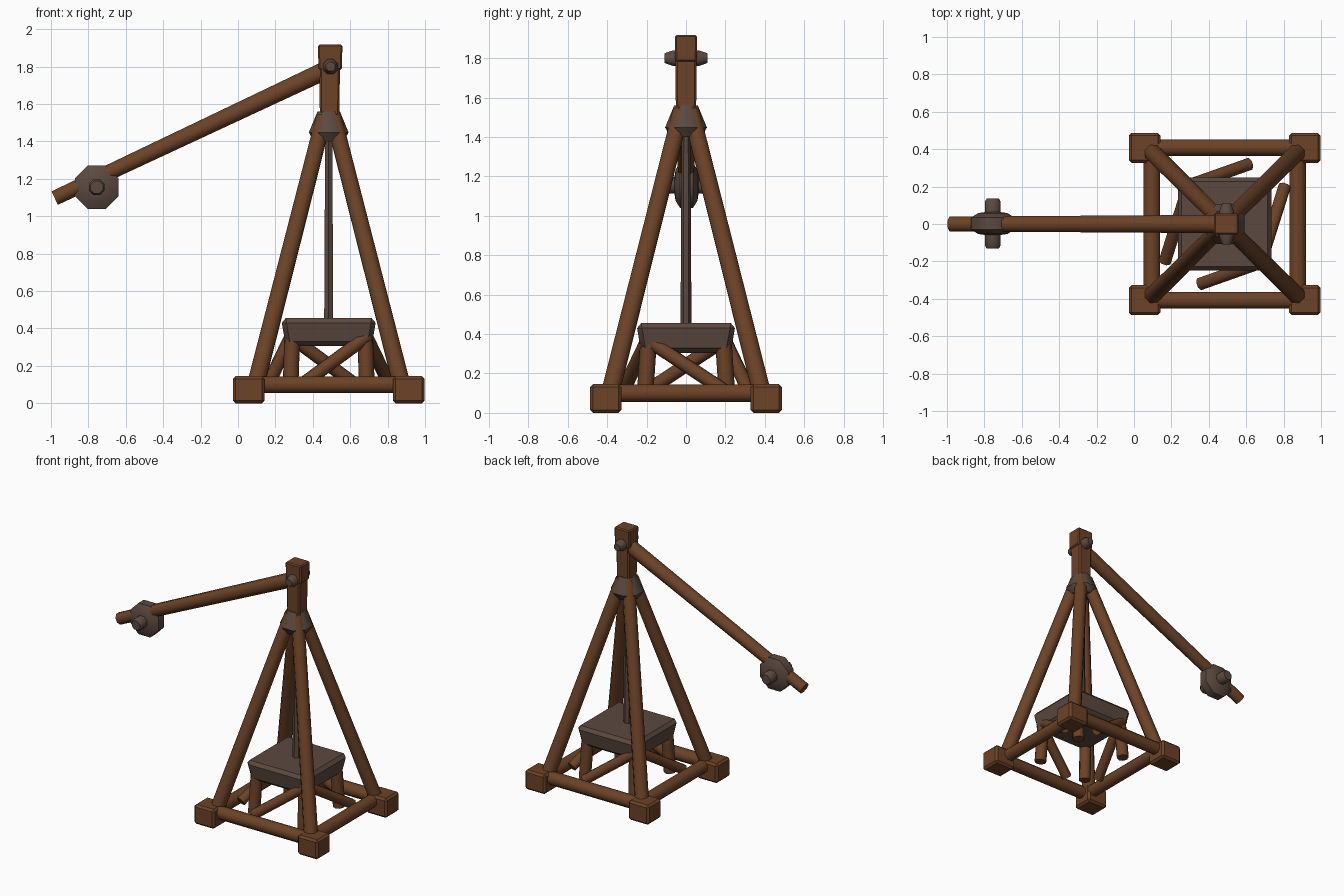
import bpy, bmesh, math
from mathutils import Vector, Matrix

old = bpy.data.objects.get("Cube")
if old:
    bpy.data.objects.remove(old, do_unlink=True)


def material(name, rgb):
    m = bpy.data.materials.new(name)
    m.use_nodes = True
    col = (*rgb, 1)
    m.diffuse_color = col
    bsdf = next(n for n in m.node_tree.nodes if n.type == 'BSDF_PRINCIPLED')
    bsdf.inputs["Base Color"].default_value = col
    bsdf.inputs["Roughness"].default_value = 0.9
    return m


WOOD = material("brown wood", (0.15, 0.055, 0.02))
IRON = material("dull iron", (0.105, 0.066, 0.05))
CX = 0.485  # middle of the frame


def finish(name, bm, mat, angle=50):
    bmesh.ops.recalc_face_normals(bm, faces=bm.faces)
    me = bpy.data.meshes.new(name)
    bm.to_mesh(me)
    bm.free()
    me.materials.append(mat)
    ob = bpy.data.objects.new(name, me)
    bpy.context.collection.objects.link(ob)
    bpy.ops.object.select_all(action='DESELECT')
    ob.select_set(True)
    bpy.context.view_layer.objects.active = ob
    bpy.ops.object.shade_smooth_by_angle(angle=math.radians(angle))
    return ob


def turned(name, a, b, profile, mat, sides=8):
    """Turned solid from a to b; profile holds (fraction, radius) pairs."""
    a, b = Vector(a), Vector(b)
    axis = b - a
    rot = axis.to_track_quat('Z', 'Y').to_matrix()
    bm = bmesh.new()
    rings = []
    for t, r in profile:
        ring = []
        for i in range(sides):
            ang = math.tau * (i + 0.5) / sides
            p = rot @ Vector((r * math.cos(ang), r * math.sin(ang), 0))
            ring.append(bm.verts.new(a + axis * t + p))
        rings.append(ring)
    for lo, hi in zip(rings, rings[1:]):
        for i in range(sides):
            j = (i + 1) % sides
            bm.faces.new((lo[i], lo[j], hi[j], hi[i]))
    bm.faces.new(rings[0])
    bm.faces.new(rings[-1])
    return finish(name, bm, mat)


def beam(name, a, b, r1, r2=None, mat=WOOD, sides=8):
    return turned(name, a, b, [(0, r1), (1, r2 or r1)], mat, sides)


def block(name, centre, size, mat, taper=1.0, bevel=0.015):
    """Bevelled box whose lower face is scaled by taper."""
    bm = bmesh.new()
    bmesh.ops.create_cube(bm, size=1)
    for v in bm.verts:
        k = taper if v.co.z < 0 else 1
        v.co = Vector((v.co.x * size[0] * k, v.co.y * size[1] * k, v.co.z * size[2]))
    bmesh.ops.bevel(bm, geom=bm.edges[:], offset=bevel, segments=1, affect='EDGES')
    bmesh.ops.translate(bm, vec=centre, verts=bm.verts)
    return finish(name, bm, mat, 30)


def around(x, y, z):
    return (CX + x, y, z)


# Corner blocks, legs and platform posts
for sx, side in ((1, "left"), (-1, "right")):
    for sy, end in ((-1, "front"), (1, "back")):
        tag = f"{end}_{side}"
        block("corner_block_" + tag, around(sx * 0.428, sy * 0.407, 0.073),
              (0.17, 0.16, 0.146), WOOD)
        beam("leg_" + tag, around(sx * 0.39, sy * 0.385, 0.1),
             around(sx * 0.025, sy * 0.025, 1.53), 0.05, 0.046)
        beam("post_" + tag, around(sx * 0.205, sy * 0.21, 0.06),
             around(sx * 0.195, sy * 0.19, 0.36), 0.042)

# Base rails and slanted braces on each side
for s, end, side in ((-1, "front", "right"), (1, "back", "left")):
    beam("rail_" + end, around(-0.4, s * 0.408, 0.1), around(0.4, s * 0.408, 0.1), 0.048)
    beam("rail_" + side, around(s * 0.39, -0.4, 0.1), around(s * 0.39, 0.4, 0.1), 0.048)
    beam("brace_" + end, around(s * 0.13, s * 0.32, 0.11),
         around(-s * 0.21, s * 0.2, 0.36), 0.036)
    beam("brace_" + side, around(s * 0.32, s * 0.2, 0.11),
         around(s * 0.2, -s * 0.18, 0.36), 0.036)

# Platform and hanging rod
block("platform", around(0, 0, 0.38), (0.51, 0.505, 0.15), IRON, taper=0.9, bevel=0.025)
beam("rod", around(0, 0, 0.43), around(0, 0, 1.46), 0.028, 0.022, IRON, 6)

# Apex collar, mast and mast cap
turned("collar", around(0, 0, 1.4), around(0, 0, 1.56),
       [(0, 0.085), (0.3, 0.115), (1, 0.065)], IRON)
block("mast", (0.49, 0, 1.66), (0.11, 0.108, 0.32), WOOD, taper=0.95, bevel=0.01)
block("mast_cap", (0.493, 0, 1.85), (0.13, 0.112, 0.135), WOOD, taper=0.97, bevel=0.008)
turned("pivot_pin", (0.495, -0.11, 1.8), (0.495, 0.11, 1.8),
       [(0, 0.026), (0.2, 0.043), (0.8, 0.043), (1, 0.026)], IRON)

# Swinging arm with its round weight
beam("arm", (-0.98, 0, 1.097), (0.5, 0, 1.795), 0.043, 0.053)
turned("weight", (-0.755, -0.13, 1.155), (-0.755, 0.135, 1.155),
       [(0, 0.036), (0.06, 0.046), (0.27, 0.046), (0.29, 0.085), (0.38, 0.126),
        (0.62, 0.126), (0.71, 0.085), (0.73, 0.046), (0.94, 0.046), (1, 0.036)], IRON)
